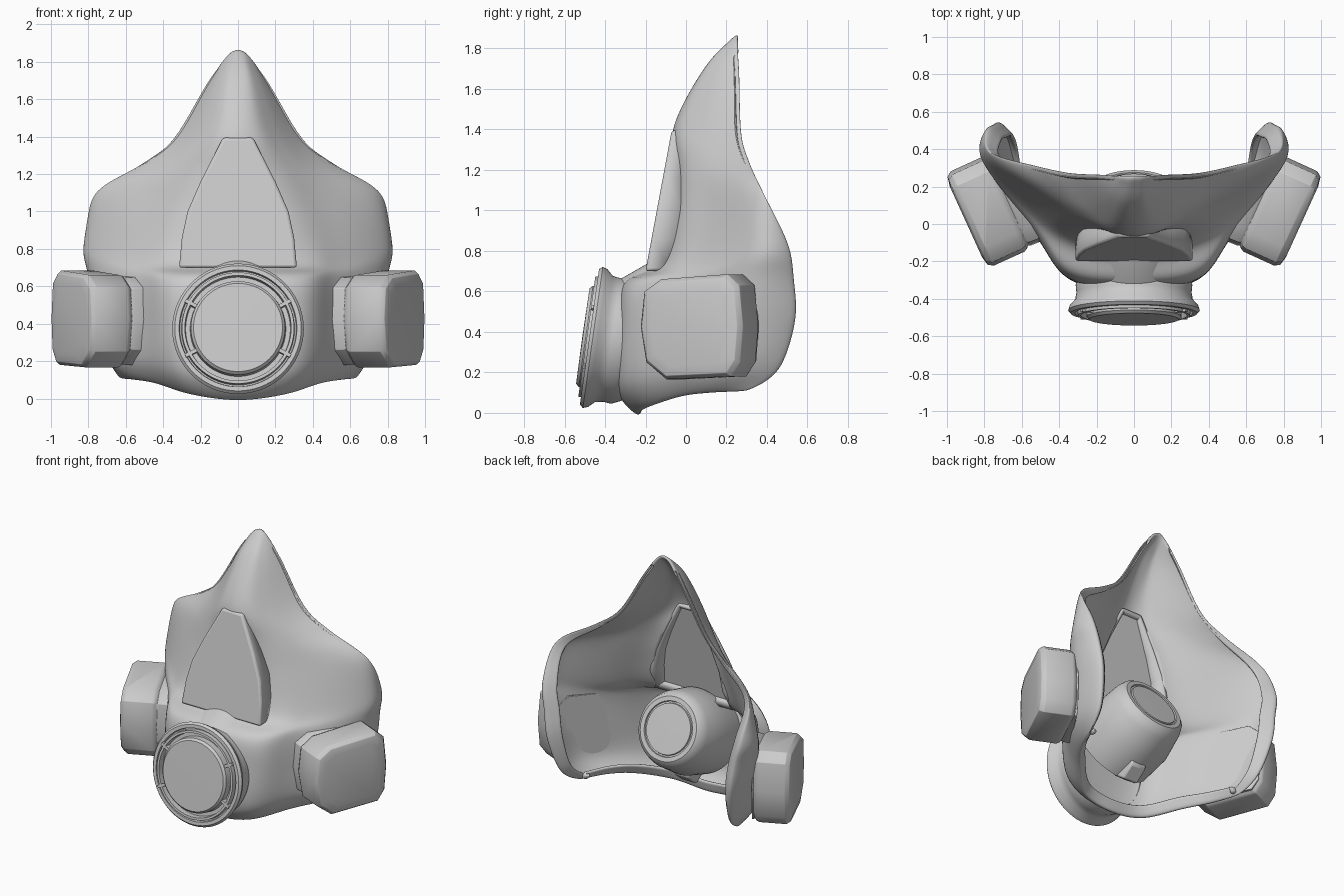
import bpy, bmesh, math
from mathutils import Vector, Matrix

if "Cube" in bpy.data.objects:
    bpy.data.objects.remove(bpy.data.objects["Cube"])


def add_object(name, verts, faces, angle=35):
    me = bpy.data.meshes.new(name)
    me.from_pydata([tuple(v) for v in verts], [], faces)
    me.update()
    ob = bpy.data.objects.new(name, me)
    bpy.context.collection.objects.link(ob)
    bpy.ops.object.select_all(action='DESELECT')
    ob.select_set(True)
    bpy.context.view_layer.objects.active = ob
    bpy.ops.object.shade_smooth_by_angle(angle=math.radians(angle))
    return ob


def fix_normals(ob):
    bm = bmesh.new()
    bm.from_mesh(ob.data)
    bmesh.ops.recalc_face_normals(bm, faces=bm.faces)
    bm.to_mesh(ob.data)
    bm.free()


def bevel(ob, width, segments=3):
    m = ob.modifiers.new("bevel", 'BEVEL')
    m.width, m.segments, m.limit_method = width, segments, 'ANGLE'
    m.angle_limit = math.radians(35)


def smooth_path(pts, steps):
    """Catmull-Rom curve through all points."""
    p = [2 * pts[0] - pts[1]] + pts + [2 * pts[-1] - pts[-2]]
    out = []
    for i in range(1, len(p) - 2):
        a, b, c, d = p[i - 1:i + 3]
        for k in range(steps):
            t = k / steps
            out.append(0.5 * (2 * b + (c - a) * t + (2 * a - 5 * b + 4 * c - d) * t * t
                              + (3 * b - a - 3 * c + d) * t ** 3))
    return out + [pts[-1]]


def bridge(rings, count):
    """Quads between stacked closed rings of equal size."""
    return [(r * count + i, r * count + (i + 1) % count,
             (r + 1) * count + (i + 1) % count, (r + 1) * count + i)
            for r in range(rings - 1) for i in range(count)]


def frame(origin, axis):
    return Matrix.Translation(origin) @ Vector(axis).to_track_quat('Z', 'Y').to_matrix().to_4x4()


def lathe(name, profile, mat, seg=72):
    verts = [mat @ Vector((r * math.cos(2 * math.pi * i / seg), r * math.sin(2 * math.pi * i / seg), h))
             for r, h in profile for i in range(seg)]
    n = len(profile)
    faces = bridge(n, seg) + [tuple(range((n - 1) * seg, n * seg))]
    ob = add_object(name, verts, faces)
    fix_normals(ob)
    return ob


# Face shell: rows from nose tip to chin, each from centre line (y, z) to rim
rows = [
    [(.25, 1.872), (.03, .25, 1.862), (.055, .252, 1.842), (.08, .255, 1.81), (.10, .257, 1.775)],
    [(.095, 1.71), (.06, .105, 1.71), (.11, .145, 1.69), (.145, .20, 1.68), (.17, .26, 1.67)],
    [(-.06, 1.42), (.11, -.03, 1.42), (.20, .06, 1.41), (.28, .17, 1.40), (.34, .267, 1.39)],
    [(-.06, 1.20), (.20, -.02, 1.20), (.33, .08, 1.22), (.43, .20, 1.25), (.52, .305, 1.25)],
    [(-.08, .98), (.28, -.03, .98), (.48, .12, 1.02), (.70, .29, 1.08), (.77, .38, 1.09)],
    [(-.17, .73), (.355, -.09, .73), (.55, .07, .75), (.81, .34, .82), (.79, .50, .84)],
    [(-.31, .64), (.35, -.26, .64), (.53, -.03, .64), (.79, .31, .66), (.76, .528, .66)],
    [(-.34, .42), (.34, -.30, .42), (.52, -.07, .43), (.75, .28, .45), (.73, .533, .45)],
    [(-.35, .13), (.31, -.30, .15), (.50, -.08, .20), (.69, .20, .22), (.68, .45, .21)],
    [(-.24, -.01), (.25, -.21, .02), (.44, -.03, .08), (.56, .13, .10), (.63, .30, .11)],
]
# how far the rim of each row rolls inward to form the face seal
roll = (.02, .025, .035, .05, .08, .11, .12, .12, .09, .05, .02)
flip = Matrix.Scale(-1, 3, (1, 0, 0))
focus = Vector((0, .08, .7))
across = []
for i, row in enumerate(rows + [rows[-1]]):
    half = [Vector((0, *row[0]))] + [Vector(p) for p in row[1:]]
    half.append(half[-1].lerp(focus, roll[i]))
    if i == len(rows):
        # chin edge rolls inward, fading towards the corner
        half = [p.lerp(focus, f) for p, f in zip(half, (.11, .11, .11, .10, .08, .07))]
    across.append(smooth_path([flip @ p for p in half[:0:-1]] + half, 5))
columns = [smooth_path(list(col), 5) for col in zip(*across)]
nr, nc = len(columns[0]), len(columns)
verts = [columns[j][i] for i in range(nr) for j in range(nc)]
faces = [(i * nc + j, (i + 1) * nc + j, (i + 1) * nc + j + 1, i * nc + j + 1)
         for i in range(nr - 1) for j in range(nc - 1)]
shell = add_object("face_shell", verts, faces, 180)
sol = shell.modifiers.new("thickness", 'SOLIDIFY')
sol.thickness, sol.offset = .022, -1
sub = shell.modifiers.new("round_rim", 'SUBSURF')
sub.levels = sub.render_levels = 1

# Flat tapered nose panel: open-backed box standing proud of the shell
outline = [(.08, 1.395), (.20, 1.16), (.27, 1.0), (.30, .86), (.315, .70)]
outline += [(-x, z) for x, z in reversed(outline)]
front = [(x, -.07 - (1.4 - z) * .186, z) for x, z in outline]
back = [(x, -.02 if z > .8 else -.10, z) for x, z in outline]
n = len(outline)
panel = add_object("nose_panel", front + back, bridge(2, n) + [tuple(range(n))])
fix_normals(panel)
bevel(panel, .015)
wall = panel.modifiers.new("wall", 'SOLIDIFY')
wall.thickness, wall.offset = .025, -1

# Opening in the shell behind the panel
inset = [(x * .93, .72 + (z - .7) * .96) for x, z in outline]
cutter = add_object("panel_opening_cutter",
                    [(x, y, z) for y in (-.5, .15) for x, z in inset],
                    bridge(2, n) + [tuple(range(n)), tuple(range(n, 2 * n))])
fix_normals(cutter)
cutter.hide_render = True
cutter.display_type = 'WIRE'
cut = shell.modifiers.new("panel_opening", 'BOOLEAN')
cut.object, cut.operation = cutter, 'DIFFERENCE'

# Front exhale valve with flared lip, groove and centre cap
valve_frame = frame((0, -.475, .375), (0, -.99, .14))
lathe("exhale_valve", [(.29, -.20), (.312, -.15), (.308, -.11), (.315, -.07),
                       (.343, -.04), (.352, -.015), (.338, .002), (.315, .002), (.311, -.02),
                       (.303, -.02), (.300, .015), (.284, .015), (.280, -.025), (.256, -.025),
                       (.252, .02), (.238, .035), (0, .037)], valve_frame)

# Four short spokes across the valve groove
for k, deg in enumerate((28, 152, 208, 332)):
    bm = bmesh.new()
    bmesh.ops.create_cube(bm, size=1, matrix=valve_frame @ Matrix.Rotation(math.radians(deg), 4, 'Z')
                          @ Matrix.Translation((.283, 0, -.005)) @ Matrix.Diagonal((.07, .02, .04, 1)))
    me = bpy.data.meshes.new("valve_spoke")
    bm.to_mesh(me)
    bm.free()
    bpy.context.collection.objects.link(bpy.data.objects.new("valve_spoke_%d" % (k + 1), me))

# Inner breathing tube facing the wearer
lathe("inner_tube", [(.27, -.45), (.29, -.25), (.26, -.07), (.24, -.02), (.215, 0), (.185, 0),
                     (.182, -.012), (.172, -.012), (.169, 0), (0, .002)],
      frame((0, .2, .6), (0, math.cos(.42), math.sin(.42))))

# Small chin tab under the inner tube
tab = add_object("inner_tab",
                 [(x, y, z) for x in (-.06, .06)
                  for y, z in ((-.14, .36), (.06, .36), (.05, .20), (-.04, .13), (-.14, .2))],
                 bridge(2, 5) + [(0, 1, 2, 3, 4), (5, 6, 7, 8, 9)])
fix_normals(tab)
bevel(tab, .012, 2)

# Side filter cartridges: faceted outline lofted outward, mirrored
centre = Vector((.78, .06, .425))
along, out = Vector((.415, .91, 0)), Vector((.91, -.415, 0))
shape = [(-.27, 0), (-.25, .175), (-.16, .235), (.20, .26), (.265, .205),
         (.285, .005), (.27, -.175), (.22, -.245), (-.13, -.26), (-.24, -.175)]
layers = [(-.165, .12, .95), (-.13, .03, .94), (-.122, 0, .92), (-.108, 0, .97),
          (-.09, 0, 1.0), (.09, 0, 1.0), (.118, 0, .93), (.128, 0, .75)]
verts = [centre + along * t * s + out * (h + slope * t) + Vector((0, 0, z * s))
         for h, slope, s in layers for t, z in shape]
n, m = len(shape), len(layers)
cart = add_object("filter_cartridges", verts,
                  bridge(m, n) + [tuple(range(n)), tuple(range((m - 1) * n, m * n))], 45)
fix_normals(cart)
bevel(cart, .015, 3)
mir = cart.modifiers.new("mirror", 'MIRROR')
mir.use_axis[0] = True
